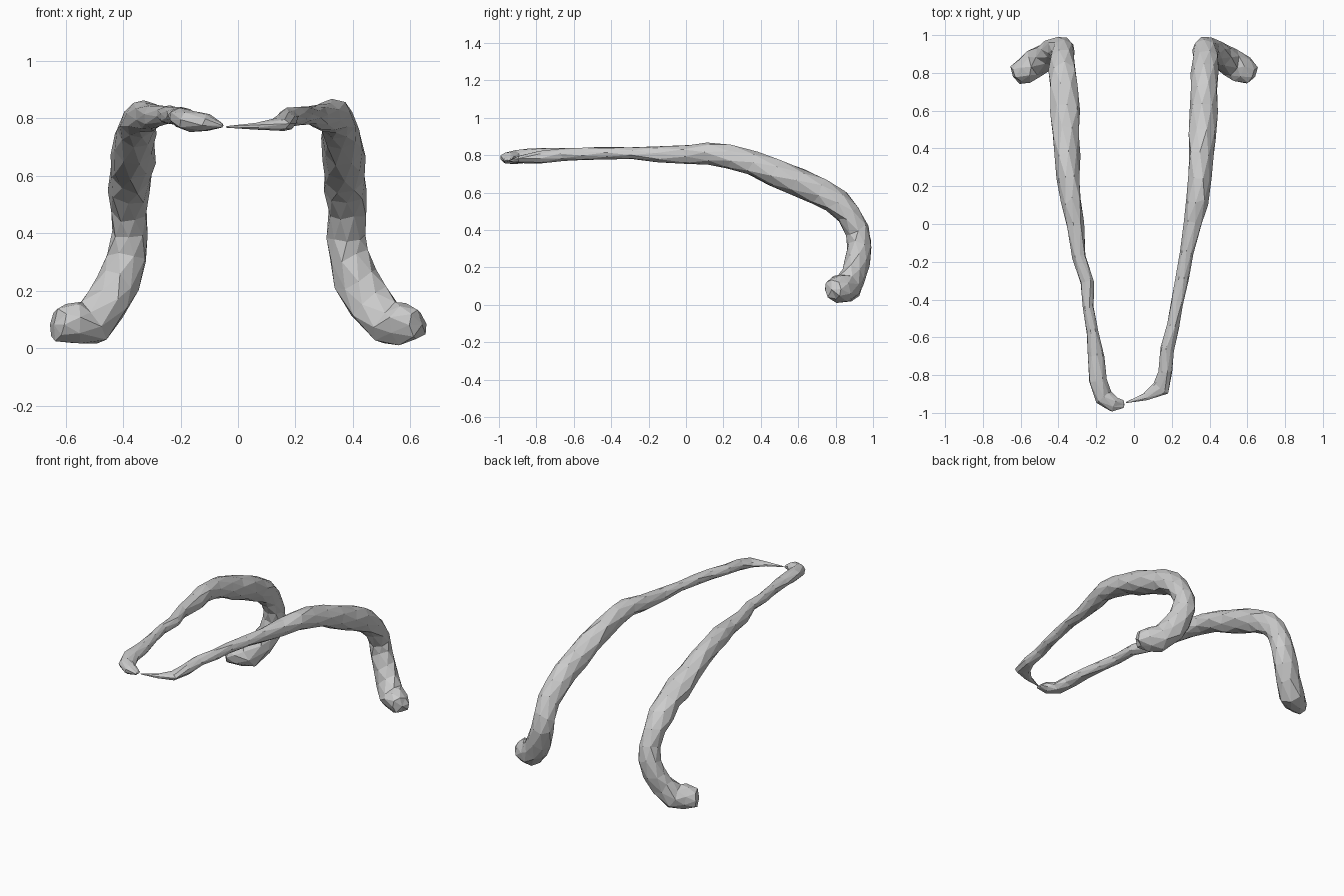
import bpy, bmesh, math, random
from mathutils import Vector

if "Cube" in bpy.data.objects:
    bpy.data.objects.remove(bpy.data.objects["Cube"])

random.seed(4)
SIDES = 8

# Shared rear of each arm: x, y, z, half width, half thickness
rear = [
    (.31, .00, .805, .050, .050), (.335, .12, .808, .055, .057),
    (.348, .24, .79, .060, .062), (.355, .36, .755, .066, .066),
    (.363, .48, .705, .070, .072), (.365, .60, .655, .074, .074),
    (.370, .71, .61, .074, .074), (.375, .80, .55, .072, .072),
    (.378, .87, .48, .066, .066), (.375, .915, .40, .064, .063),
    (.385, .928, .32, .070, .064), (.415, .918, .23, .078, .064),
    (.455, .895, .155, .080, .066), (.515, .858, .09, .080, .074),
    (.575, .818, .083, .070, .075), (.622, .790, .082, .050, .058),
]
# Thin front tips, different on the two sides
front_right = [
    (-.04, -.945, .77, .003, .003), (.06, -.915, .772, .020, .012),
    (.14, -.87, .778, .045, .022), (.168, -.78, .79, .036, .034),
    (.174, -.66, .803, .036, .032), (.208, -.54, .806, .034, .032),
    (.228, -.42, .81, .034, .032), (.255, -.29, .81, .034, .033),
    (.282, -.15, .807, .036, .042),
]
front_left = [
    (.055, -.955, .775, .020, .008), (.105, -.955, .785, .040, .030),
    (.165, -.915, .79, .048, .036), (.192, -.82, .80, .048, .036),
    (.200, -.70, .804, .042, .033), (.222, -.57, .808, .032, .032),
    (.242, -.44, .812, .030, .032), (.248, -.31, .812, .038, .032),
    (.292, -.17, .807, .034, .042),
]


def arm(name, stations, mirror):
    """Faceted tube lofted through the stations with closed, rounded ends."""
    pts = [Vector((mirror * s[0], s[1], s[2])) for s in stations]
    bm = bmesh.new()
    side, rings, tangents = None, [], []
    for i, p in enumerate(pts):
        t = (pts[min(i + 1, len(pts) - 1)] - pts[max(i - 1, 0)]).normalized()
        tangents.append(t)
        # carry the width direction along the path
        side = t.cross(Vector((0, 0, 1))) if side is None else side - t * side.dot(t)
        side.normalize()
        up = side.cross(t)
        w, h = stations[i][3:]
        ring = []
        for k in range(SIDES):
            a = 2 * math.pi * (k + .5 * (i % 2)) / SIDES
            r = random.uniform(.93, 1.10)
            slide = random.uniform(-.25, .25) * min(w, h)
            ring.append(bm.verts.new(p + side * (w * r * math.cos(a))
                                     + up * (h * r * math.sin(a)) + t * slide))
        rings.append(ring)
    # triangulated skin
    for i in range(len(rings) - 1):
        a, b, odd = rings[i], rings[i + 1], i % 2
        for k in range(SIDES):
            n = (k + 1) % SIDES
            if odd:
                bm.faces.new((a[k], b[n], b[k]))
                bm.faces.new((a[k], a[n], b[n]))
            else:
                bm.faces.new((a[k], a[n], b[k]))
                bm.faces.new((a[n], b[n], b[k]))
    # end caps
    for ring, p, d in ((rings[0], pts[0], -tangents[0] * stations[0][4] * .6),
                       (rings[-1], pts[-1], tangents[-1] * .022)):
        pole = bm.verts.new(p + d)
        for k in range(SIDES):
            bm.faces.new((ring[k], ring[(k + 1) % SIDES], pole))
    for v in bm.verts:
        v.co.z = max(v.co.z, 0)
    bmesh.ops.recalc_face_normals(bm, faces=bm.faces)
    mesh = bpy.data.meshes.new(name)
    bm.to_mesh(mesh)
    bm.free()
    bpy.context.collection.objects.link(bpy.data.objects.new(name, mesh))


arm("right_arm", front_right + rear, 1)
arm("left_arm", front_left + rear, -1)
